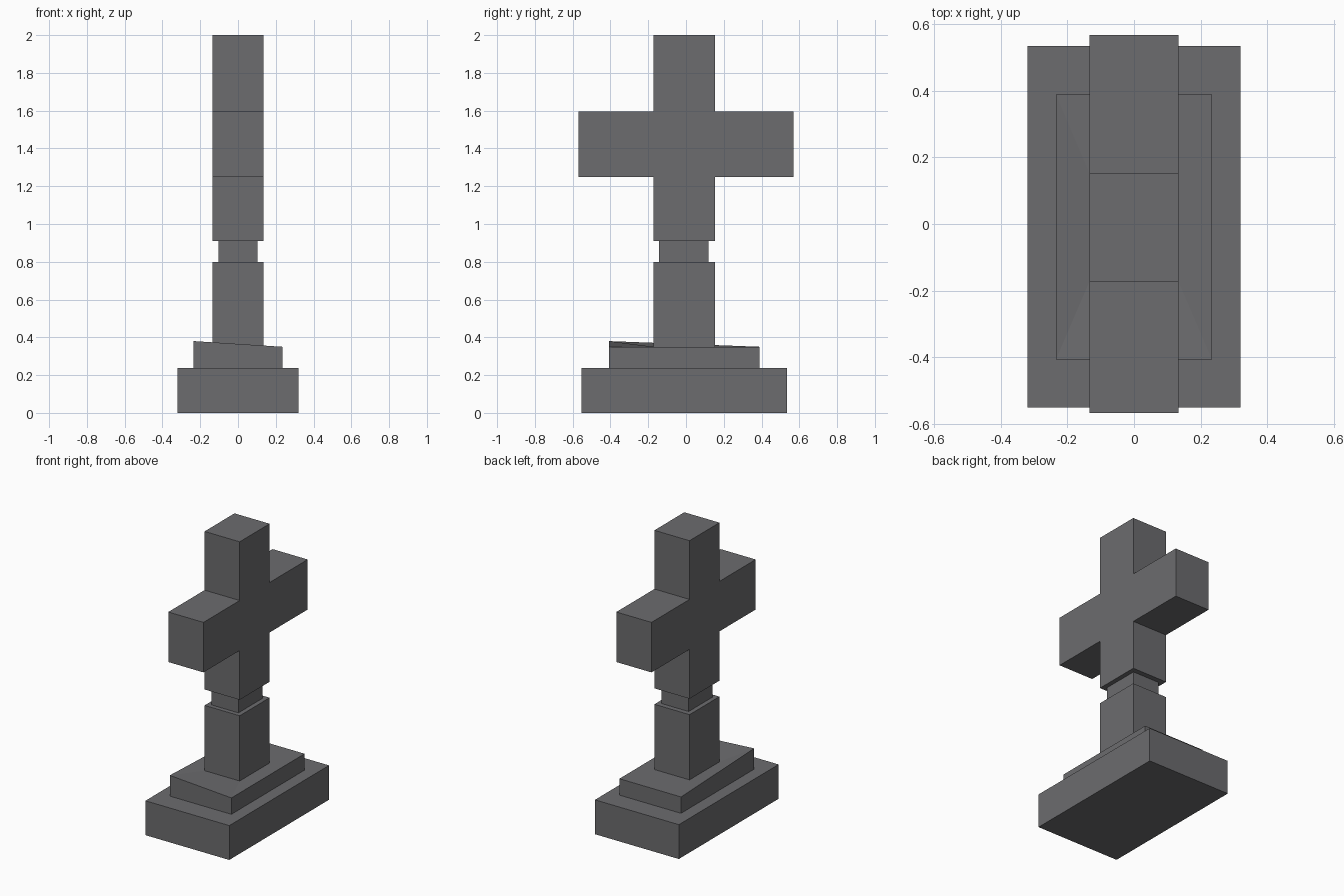
import bpy, bmesh

if "Cube" in bpy.data.objects:
    bpy.data.objects.remove(bpy.data.objects["Cube"])

stone = bpy.data.materials.new("dark_grey_stone")
stone.diffuse_color = (0.15, 0.15, 0.158, 1)
stone.use_nodes = True
stone.node_tree.nodes["Principled BSDF"].inputs["Base Color"].default_value = stone.diffuse_color


def finish(name, bm):
    bmesh.ops.recalc_face_normals(bm, faces=bm.faces)
    mesh = bpy.data.meshes.new(name)
    bm.to_mesh(mesh)
    bm.free()
    mesh.materials.append(stone)
    obj = bpy.data.objects.new(name, mesh)
    bpy.context.collection.objects.link(obj)
    return obj


def extrude_profile(name, yz, half_width):
    """Extrude a y-z outline symmetrically along x."""
    bm = bmesh.new()
    face = bm.faces.new([bm.verts.new((-half_width, y, z)) for y, z in yz])
    ext = bmesh.ops.extrude_face_region(bm, geom=[face])
    verts = [g for g in ext["geom"] if isinstance(g, bmesh.types.BMVert)]
    bmesh.ops.translate(bm, verts=verts, vec=(2 * half_width, 0, 0))
    return finish(name, bm)


def block(name, half_width, y0, y1, z0, z1):
    return extrude_profile(name, [(y0, z0), (y1, z0), (y1, z1), (y0, z1)], half_width)


SHAFT_X, SHAFT_Y0, SHAFT_Y1 = 0.134, -0.173, 0.153

# Plinth, lower shaft and recessed neck
block("plinth", 0.32, -0.552, 0.535, 0, 0.237)
block("lower_shaft", SHAFT_X, SHAFT_Y0, SHAFT_Y1, 0.34, 0.80)
block("neck", 0.103, -0.142, 0.118, 0.80, 0.91)

# Cross: upper shaft and arms as one outline
A, B = SHAFT_Y0, SHAFT_Y1
extrude_profile("cross", [
    (A, 0.91), (B, 0.91), (B, 1.25), (0.568, 1.25), (0.568, 1.595), (B, 1.595),
    (B, 2.0), (A, 2.0), (A, 1.595), (-0.568, 1.595), (-0.568, 1.25), (A, 1.25)], SHAFT_X)


# Upper step: its top slopes from one raised corner down to the shaft foot
def ring(bm, hx, y0, y1, z, lift=0):
    return [bm.verts.new(p) for p in
            ((-hx, y0, z + lift), (hx, y0, z), (hx, y1, z), (-hx, y1, z))]


bm = bmesh.new()
rings = [ring(bm, 0.235, -0.408, 0.39, 0.237),
         ring(bm, 0.235, -0.408, 0.39, 0.35, 0.03),
         ring(bm, SHAFT_X, A, B, 0.35)]
for low, high in zip(rings, rings[1:]):
    for i in range(4):
        j = (i + 1) % 4
        bm.faces.new((low[i], low[j], high[j], high[i]))
bm.faces.new(rings[0])
bm.faces.new(rings[2])
finish("upper_step", bm)
